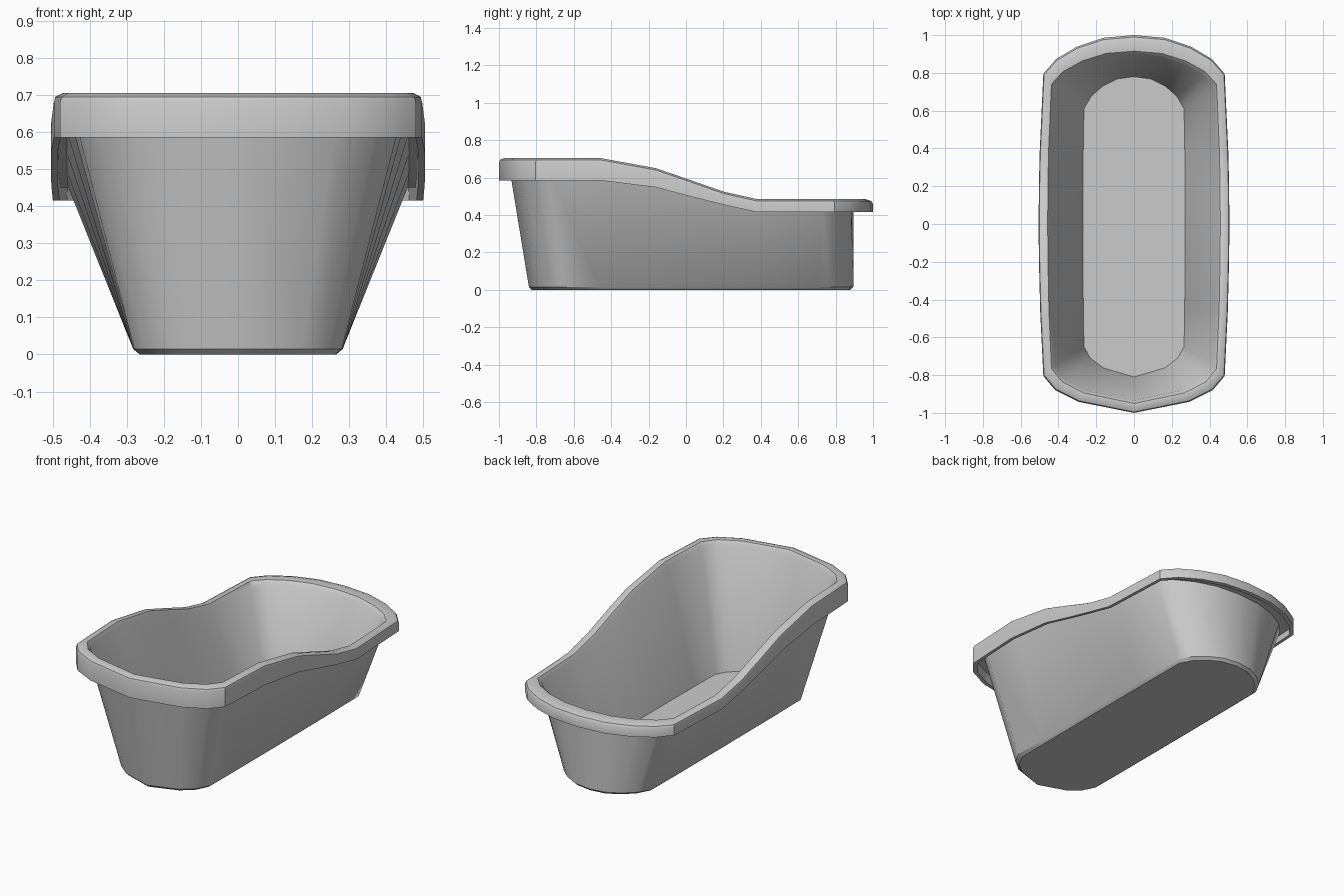
import bpy, bmesh

if "Cube" in bpy.data.objects:
    bpy.data.objects.remove(bpy.data.objects["Cube"])

# rim height along the length: (y, top z, skirt bottom z)
SAG = [(-0.46, 0.705, 0.585), (-0.16, 0.65, 0.548), (0.02, 0.588, 0.50),
       (0.20, 0.525, 0.455), (0.38, 0.485, 0.415)]
# end curves as fractions of half width and end depth
FRONT = [(0, 1), (0.61, 0.70), (0.87, 0.38)]
BACK = [(0.86, 0.38), (0.63, 0.70), (0.34, 0.93), (0, 1)]


def rim_z(y):
    if y <= SAG[0][0]:
        return SAG[0][1:]
    for a, b in zip(SAG, SAG[1:]):
        if y <= b[0]:
            t = (y - a[0]) / (b[0] - a[0])
            return tuple(a[i] + (b[i] - a[i]) * t for i in (1, 2))
    return SAG[-1][1:]


def outline(w, bulge, yf, cf, cb, yb):
    """Closed plan outline: end tips yf/yb, side corners at cf/cb."""
    half = [(w * u, cf + (yf - cf) * v) for u, v in FRONT] + [(w, cf)]
    half += [(w + bulge * (1 - (y / 0.8) ** 2), y) for y, _, _ in SAG]
    half += [(w, cb)] + [(w * u, cb + (yb - cb) * v) for u, v in BACK]
    return half + [(-x, y) for x, y in reversed(half[1:-1])]


# cross-section rings from inner floor, over the rim, to the underside
RINGS = [
    ((0.265, 0.005, -0.81, -0.65, 0.61, 0.78), lambda t, b: 0.02),
    ((0.425, 0.020, -0.935, -0.75, 0.72, 0.893), lambda t, b: t - 0.025),
    ((0.437, 0.020, -0.95, -0.765, 0.74, 0.915), lambda t, b: t - 0.003),
    ((0.458, 0.023, -0.972, -0.785, 0.77, 0.96), lambda t, b: t),
    ((0.476, 0.025, -0.995, -0.80, 0.79, 0.99), lambda t, b: t - 0.010),
    ((0.480, 0.025, -1.0, -0.805, 0.795, 1.0), lambda t, b: t - 0.025),
    ((0.480, 0.025, -1.0, -0.805, 0.795, 1.0), lambda t, b: b),
    ((0.462, 0.025, -0.98, -0.79, 0.78, 0.975), lambda t, b: b),
    ((0.460, 0.025, -0.978, -0.79, 0.78, 0.97), lambda t, b: b + 0.5 * (t - b)),
    ((0.442, 0.020, -0.943, -0.74, 0.72, 0.897), lambda t, b: b + 0.5 * (t - b)),
    ((0.280, 0.003, -0.84, -0.655, 0.71, 0.895), lambda t, b: 0.015),
    ((0.262, 0.003, -0.825, -0.645, 0.70, 0.88), lambda t, b: 0.0),
]

# tub shell
bm = bmesh.new()
loops = [[bm.verts.new((x, y, z(*rim_z(y)))) for x, y in outline(*o)]
         for o, z in RINGS]
n = len(loops[0])
for a, b in zip(loops, loops[1:]):
    for i in range(n):
        j = (i + 1) % n
        bm.faces.new((a[i], a[j], b[j], b[i]))
bm.faces.new(loops[0])
bm.faces.new(loops[-1])
bmesh.ops.recalc_face_normals(bm, faces=bm.faces)
mesh = bpy.data.meshes.new("bathtub")
bm.to_mesh(mesh)
bm.free()
tub = bpy.data.objects.new("bathtub", mesh)
bpy.context.collection.objects.link(tub)
bpy.context.view_layer.objects.active = tub
tub.select_set(True)
bpy.ops.object.shade_smooth_by_angle(angle=0.6)
